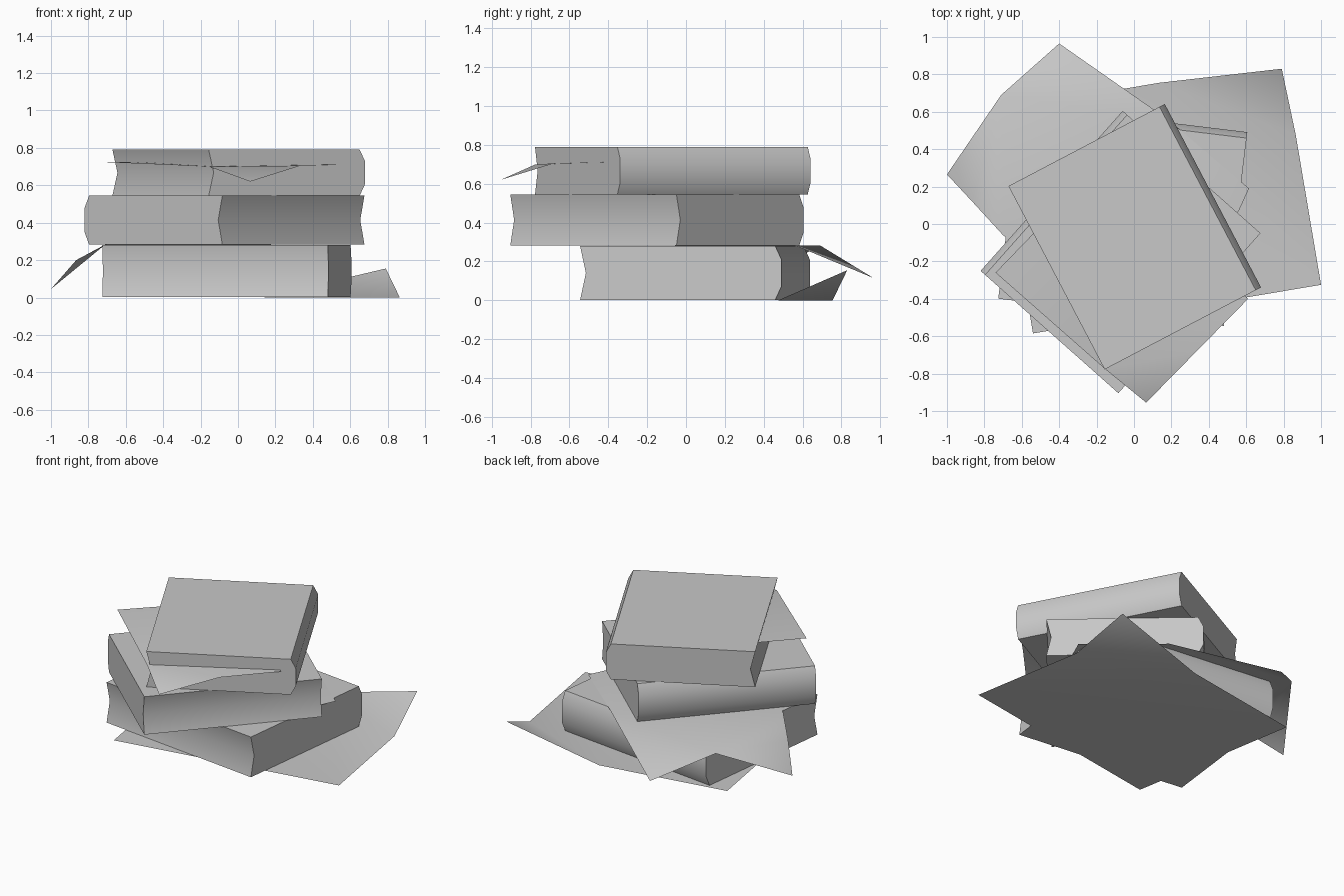
import bpy
import math
from mathutils import Matrix, Vector

cube = bpy.data.objects.get("Cube")
if cube:
    bpy.data.objects.remove(cube, do_unlink=True)

# One plain grey for books and sheets
GREY = (0.58, 0.58, 0.58, 1.0)
grey = bpy.data.materials.new("plain grey")
grey.use_nodes = True
grey.diffuse_color = GREY
grey.node_tree.nodes["Principled BSDF"].inputs["Base Color"].default_value = GREY


def add_mesh(name, verts, faces, smooth_angle):
    mesh = bpy.data.meshes.new(name)
    mesh.from_pydata(verts, [], faces)
    mesh.materials.append(grey)
    mesh.update()
    obj = bpy.data.objects.new(name, mesh)
    bpy.context.collection.objects.link(obj)
    bpy.ops.object.select_all(action='DESELECT')
    obj.select_set(True)
    bpy.context.view_layer.objects.active = obj
    bpy.ops.object.shade_smooth_by_angle(angle=math.radians(smooth_angle))
    return obj


def book(name, centre, spine_angle, depth, length, bottom, top):
    """Extruded profile: hollow fore edge on one side, rounded spine on the other."""
    h, d = top - bottom, depth / 2
    profile = [(-d, 0), (d - 0.032, 0), (d, h * 0.25), (d, h * 0.75),
               (d - 0.032, h), (-d, h), (-d + 0.03, h / 2)]
    n = len(profile)
    place = (Matrix.Translation(Vector((*centre, bottom)))
             @ Matrix.Rotation(math.radians(spine_angle), 4, 'Z'))
    verts = [place @ Vector((u, side * length / 2, z))
             for side in (-1, 1) for u, z in profile]
    faces = [(i, (i + 1) % n, n + (i + 1) % n, n + i)[::-1] for i in range(n)]
    # End caps, split along the hollow so they stay convex
    caps = [(0, 1, 2, 6), (6, 2, 3), (6, 3, 4, 5)]
    faces += caps + [tuple(n + i for i in c)[::-1] for c in caps]
    return add_mesh(name, verts, faces, 35)


# Stack of books
book("bottom_book", (-0.06, 0.046), 83.1, 1.044, 1.215, 0.002, 0.28)
book("middle_book", (-0.072, -0.15), 138.4, 0.985, 1.144, 0.283, 0.545)
book("top_book", (0.004, -0.068), 27.7, 0.944, 1.107, 0.545, 0.79)

# Sheet on the ground with one raised corner
add_mesh("ground_sheet",
         [(-0.54, -0.585, 0), (1, -0.325, 0), (0.865, 0.475, 0),
          (0.79, 0.83, 0.155), (0.135, 0.755, 0), (-0.74, 0.607, 0)],
         [(0, 1, 2, 4, 5), (2, 3, 4)], 60)

# Sheet between the lower books with two drooping corners
add_mesh("lower_sheet",
         [(0, -0.53, 0.283), (0.56, 0.07, 0.283), (0.615, 0.19, 0.283),
          (0.18, 0.56, 0.283), (-0.4, 0.965, 0.115), (-0.71, 0.69, 0.283),
          (-1, 0.265, 0.045), (-0.865, 0.12, 0.2), (-0.7, -0.06, 0.283)],
         [(0, 1, 2, 3, 5, 8), (3, 4, 5), (5, 6, 7), (5, 7, 8)], 60)

# Sheet tucked into the top book with its front corner bent down
add_mesh("upper_sheet",
         [(-0.74, -0.26, 0.725), (-0.155, -0.775, 0.7), (0.065, -0.955, 0.62),
          (0.335, -0.68, 0.705), (0.61, -0.4, 0.712), (-0.19, 0.31, 0.72)],
         [(1, 2, 3), (0, 1, 3, 4, 5)], 60)
